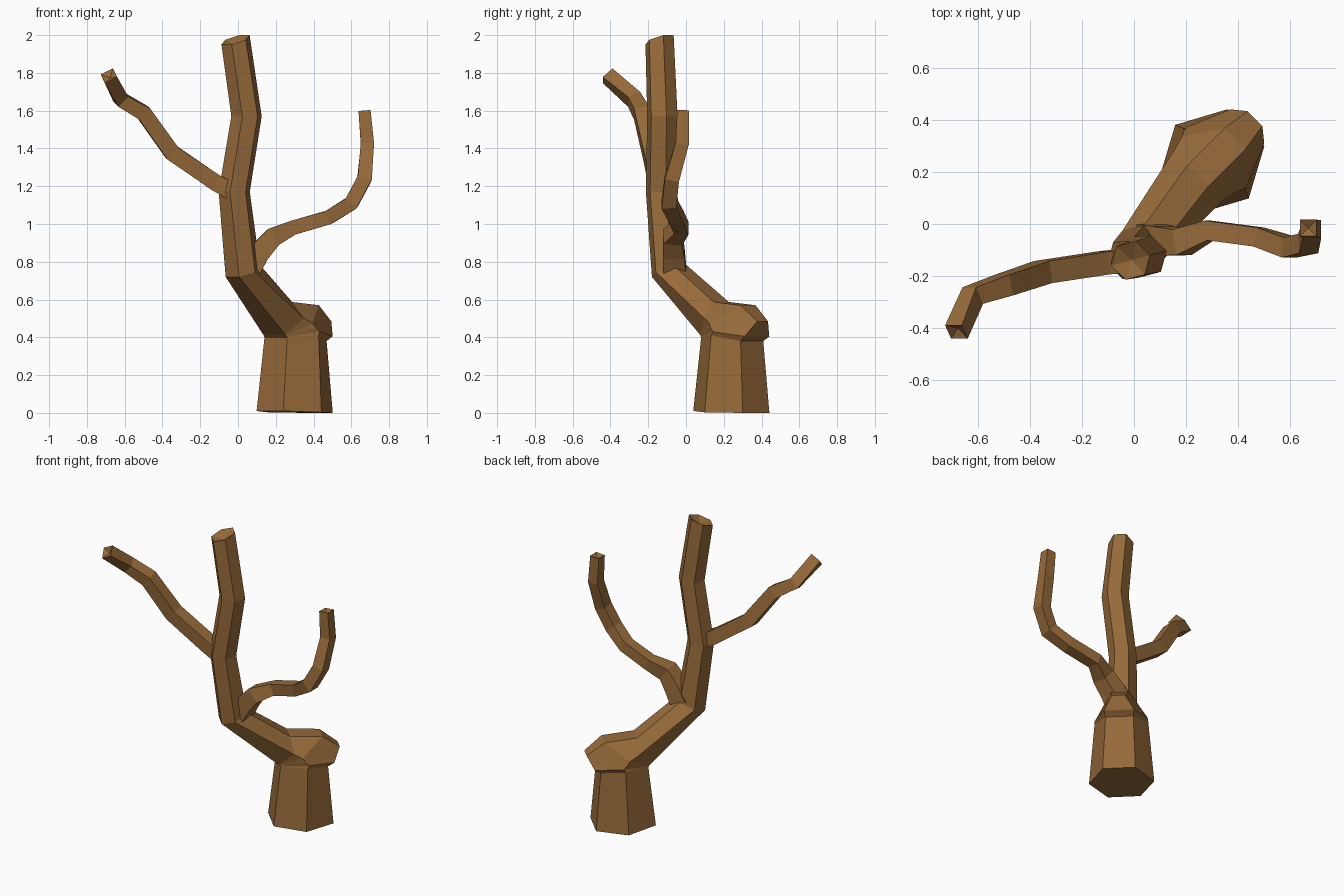
import bpy, bmesh, math
from mathutils import Vector

if "Cube" in bpy.data.objects:
    bpy.data.objects.remove(bpy.data.objects["Cube"])

bark = bpy.data.materials.new("brown bark")
bark.diffuse_color = (0.31, 0.145, 0.042, 1)
bark.use_nodes = True
bark.node_tree.nodes["Principled BSDF"].inputs["Base Color"].default_value = bark.diffuse_color


def loft(name, rings, sink):
    """Skin a list of rings; the far tip is closed with a slightly hollow fan."""
    bm = bmesh.new()
    rows = [[bm.verts.new(p) for p in ring] for ring in rings]
    n = len(rows[0])
    for a, b in zip(rows, rows[1:]):
        for i in range(n):
            j = (i + 1) % n
            bm.faces.new((a[i], a[j], b[j], b[i]))
    bm.faces.new(rows[0][::-1])
    mid = sum((v.co for v in rows[-1]), Vector()) / n
    prev = sum((v.co for v in rows[-2]), Vector()) / n
    tip = bm.verts.new(mid - (mid - prev).normalized() * sink)
    for i in range(n):
        bm.faces.new((rows[-1][i], rows[-1][(i + 1) % n], tip))
    bmesh.ops.recalc_face_normals(bm, faces=bm.faces)
    me = bpy.data.meshes.new(name)
    bm.to_mesh(me)
    bm.free()
    me.materials.append(bark)
    ob = bpy.data.objects.new(name, me)
    bpy.context.collection.objects.link(ob)
    return ob


# Trunk: six-sided rings. Each is three mirrored pairs (along, z, half width)
# for the inner, side and outer corners of the bend, about a centre (x, y).
H = Vector((-1, -1, 0)).normalized()
S = Vector((1, -1, 0)).normalized()


def bend_ring(center, inner, side, outer):
    c = Vector((*center, 0))

    def pt(p, sign):
        return c + H * p[0] + S * (p[2] * sign) + Vector((0, 0, p[1]))
    return [pt(outer, 1), pt(outer, -1), pt(side, -1),
            pt(inner, -1), pt(inner, 1), pt(side, 1)]


def hex_ring(center, r, z, tilt=0.0):
    return bend_ring(center, (r * .87, z - tilt, r * .5), (0, z, r),
                     (-r * .87, z + tilt, r * .5))


C = (0.31, 0.25)
trunk = [
    bend_ring((0.30, 0.24), (.185, .01, .1), (0, .003, .2), (-.185, 0, .1)),
    bend_ring(C, (.155, .40, .085), (0, .41, .165), (-.14, .38, .085)),
    # rounded knob at the back of the bend
    bend_ring(C, (.157, .403, .085), (-.01, .43, .163), (-.178, .405, .092)),
    bend_ring(C, (.160, .406, .084), (.01, .45, .158), (-.22, .485, .04)),
    bend_ring(C, (.163, .410, .083), (.03, .475, .15), (-.11, .57, .057)),
    bend_ring(C, (.168, .415, .082), (.08, .50, .135), (.09, .587, .057)),
    # leaning part and upper trunk
    bend_ring((0.03, -0.085), (.085, .72, .05), (.01, .745, .095), (-.07, .785, .05)),
    hex_ring((-0.02, -0.13), .085, 1.17),
    hex_ring((0.045, -0.125), .083, 1.57),
    hex_ring((-0.013, -0.14), .077, 1.975, .025),
]
loft("trunk", trunk, .03)


# Branches: four-sided tubes along a path of (x, y, z, half thickness)
def branch(name, path):
    pts = [Vector(p[:3]) for p in path]
    rings = []
    for i, p in enumerate(pts):
        din = (p - pts[max(i - 1, 0)]).normalized()
        dout = (pts[min(i + 1, len(pts) - 1)] - p).normalized()
        t = (din + dout).normalized()
        side = t.cross(Vector((0, -1, 0))).normalized()
        front = side.cross(t).normalized()
        r = path[i][3]
        rings.append([p + side * (a * r) + front * (b * r)
                      for a, b in ((1, 1), (-1, 1), (-1, -1), (1, -1))])
    loft(name, rings, .02)


branch("left_branch", [
    (-.02, -.14, 1.165, .046), (-.12, -.15, 1.22, .044), (-.35, -.185, 1.378, .043),
    (-.50, -.235, 1.588, .041), (-.62, -.275, 1.66, .037), (-.683, -.415, 1.785, .036)])

branch("right_branch", [
    (.06, -.06, .76, .06), (.11, -.065, .845, .057), (.185, -.07, .93, .05),
    (.29, -.025, .98, .038), (.48, -.05, 1.035, .037), (.60, -.09, 1.11, .039),
    (.67, -.075, 1.24, .038), (.685, -.02, 1.425, .035), (.67, -.015, 1.6, .032)])
